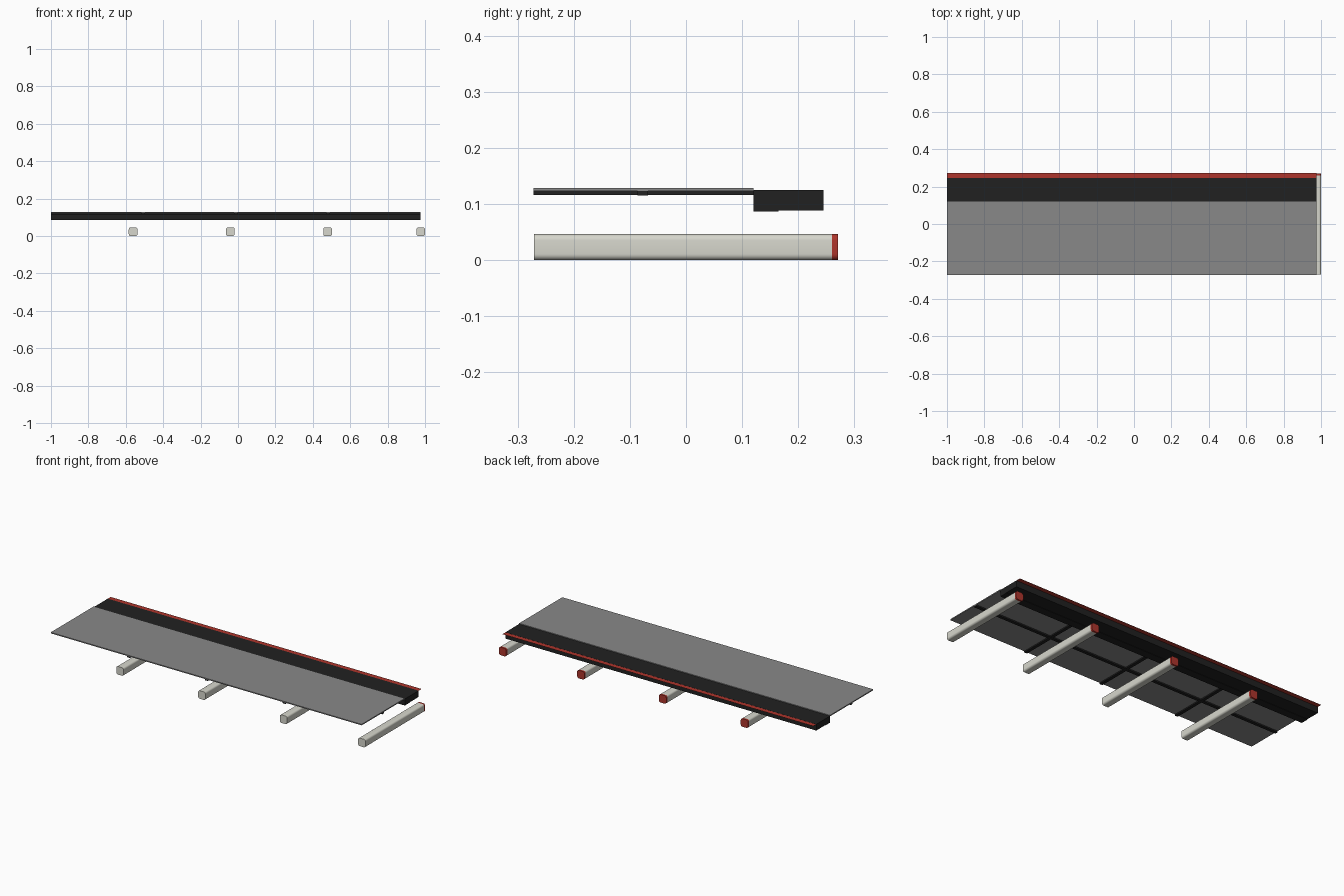
import bpy, bmesh, math
from mathutils import Vector

if "Cube" in bpy.data.objects:
    bpy.data.objects.remove(bpy.data.objects["Cube"])


def material(name, rgb):
    m = bpy.data.materials.new(name)
    m.diffuse_color = (*rgb, 1)
    m.use_nodes = True
    m.node_tree.nodes["Principled BSDF"].inputs["Base Color"].default_value = m.diffuse_color
    return m


BLACK = material("black", (0.015, 0.015, 0.015))
GREY = material("grey", (0.25, 0.25, 0.25))
RED = material("red", (0.42, 0.035, 0.025))
CREAM = material("cream", (0.68, 0.68, 0.61))


def add_object(name, bm, mat):
    bmesh.ops.recalc_face_normals(bm, faces=bm.faces)
    me = bpy.data.meshes.new(name)
    bm.to_mesh(me)
    bm.free()
    me.materials.append(mat)
    ob = bpy.data.objects.new(name, me)
    bpy.context.collection.objects.link(ob)
    return ob


def prism(name, points, depth, mat):
    """Closed outline of 3D points pushed along a vector."""
    bm = bmesh.new()
    face = bm.faces.new([bm.verts.new(p) for p in points])
    out = bmesh.ops.extrude_face_region(bm, geom=[face])
    verts = [v for v in out["geom"] if isinstance(v, bmesh.types.BMVert)]
    bmesh.ops.translate(bm, verts=verts, vec=Vector(depth))
    # keep the starting cap so the solid is closed
    if not face.is_valid:
        bmesh.ops.holes_fill(bm, edges=bm.edges)
    return add_object(name, bm, mat)


def box(name, x0, x1, y0, y1, z0, z1, mat):
    outline = [(x0, y0, z0), (x0, y1, z0), (x0, y1, z1), (x0, y0, z1)]
    return prism(name, outline, (x1 - x0, 0, 0), mat)


def rounded_square(cx, y, half, radius, steps=6):
    pts = []
    for i, (sx, sz) in enumerate([(1, 1), (-1, 1), (-1, -1), (1, -1)]):
        for k in range(steps + 1):
            a = math.pi / 2 * (i + k / steps)
            pts.append((cx + sx * (half - radius) + radius * math.cos(a), y,
                        half + sz * (half - radius) + radius * math.sin(a)))
    return pts


def smooth(ob):
    bpy.ops.object.select_all(action='DESELECT')
    ob.select_set(True)
    bpy.context.view_layer.objects.active = ob
    bpy.ops.object.shade_smooth_by_angle(angle=math.radians(35))


X0, X1 = -1.0, 0.977      # ends of the long deck
FRONT, JOIN = -0.272, 0.12

# Grey deck panel
box("deck_panel", X0, X1, FRONT, JOIN, 0.123, 0.129, GREY)

# Dark beam along the back, with a slightly deeper front lip
profile = [(JOIN, 0.087), (0.165, 0.087), (0.165, 0.089), (0.245, 0.089),
           (0.245, 0.125), (JOIN, 0.125)]
prism("back_beam", [(X0, y, z) for y, z in profile], (X1 - X0, 0, 0), BLACK)

# Thin red edge strip behind the beam
bm = bmesh.new()
bm.faces.new([bm.verts.new(p) for p in [
    (X0, 0.245, 0.1245), (X1, 0.245, 0.1245), (X1, 0.272, 0.1245), (X0, 0.272, 0.1245)]])
add_object("red_edge_strip", bm, RED)

# Slats under the deck: one lengthwise, three across
box("long_slat", X0, X1, -0.086, -0.068, 0.1155, 0.1245, BLACK)
for i in range(3):
    x = X0 + (X1 - X0) * (i + 1) / 4
    box(f"cross_slat_{i + 1}", x - 0.009, x + 0.009, FRONT, JOIN, 0.116, 0.1235, BLACK)

# Rounded support bars with red end caps
for i, x in enumerate((-0.561, -0.041, 0.479, 0.977)):
    smooth(prism(f"support_bar_{i + 1}", rounded_square(x, -0.271, 0.0232, 0.011),
                 (0, 0.531, 0), CREAM))
    smooth(prism(f"bar_end_cap_{i + 1}", rounded_square(x, 0.26, 0.0232, 0.011),
                 (0, 0.011, 0), RED))
